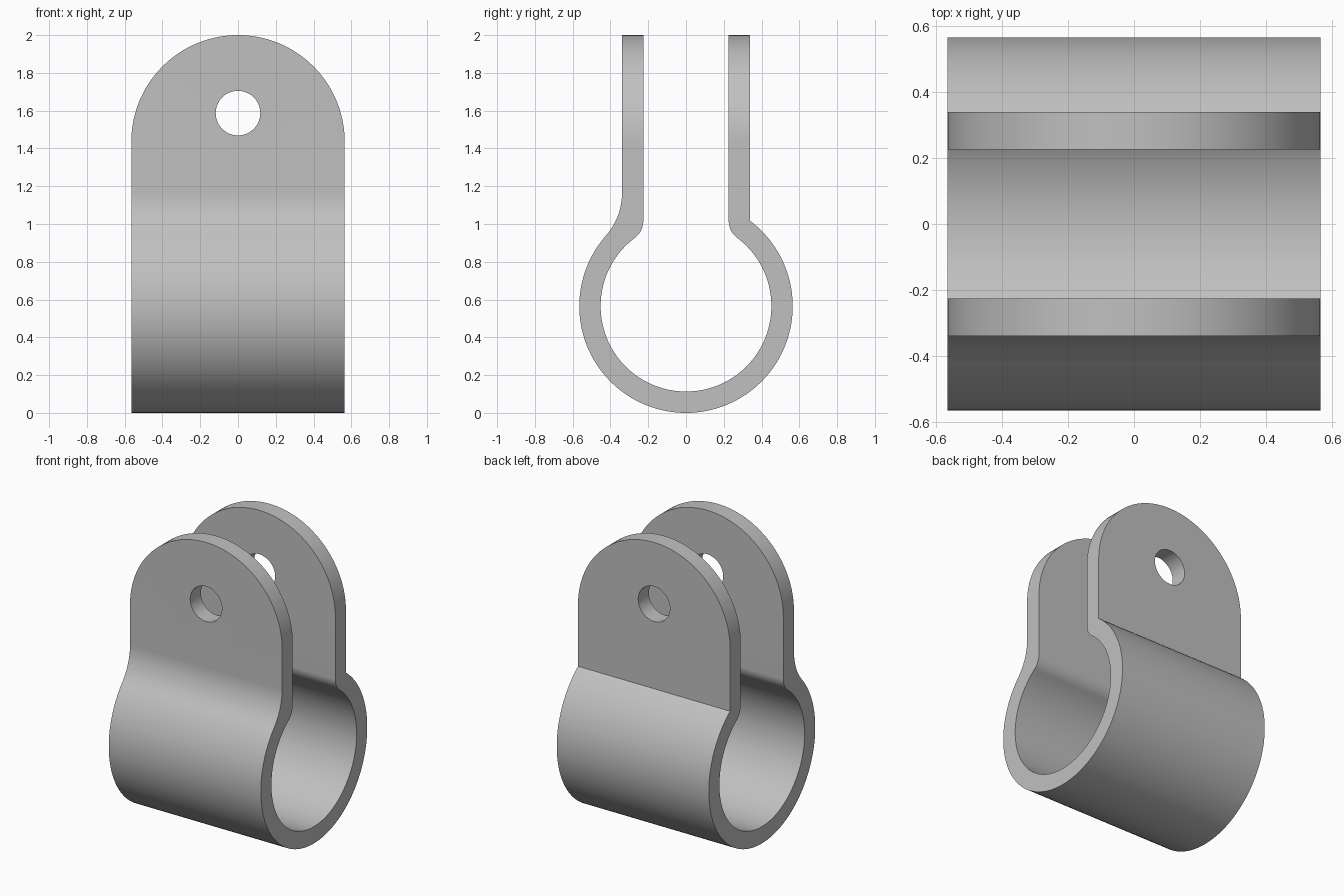
import bpy, bmesh
from math import pi, sin, cos, acos, atan2, sqrt

default = bpy.data.objects.get("Cube")
if default:
    bpy.data.objects.remove(default, do_unlink=True)

U = 0.113            # strap thickness, the module for every radius
R = 5 * U            # outer loop radius, also half the strap width
ARC_Z = 2 - R        # centre of the rounded tab tops
HOLE_Z, HOLE_R = 1.587, 0.118


def arc(cx, cz, r, a0, a1, n):
    return [(cx + r * cos(a0 + (a1 - a0) * i / n),
             cz + r * sin(a0 + (a1 - a0) * i / n)) for i in range(n + 1)]


def prism(name, outline, half, along_x):
    """Extrude an outline symmetrically along x (yz outline) or y (xz outline)."""
    bm = bmesh.new()
    place = (lambda p, d: (d, p[0], p[1])) if along_x else (lambda p, d: (p[0], d, p[1]))
    face = bm.faces.new([bm.verts.new(place(p, -half)) for p in outline])
    new = bmesh.ops.extrude_face_region(bm, geom=[face])["geom"]
    shift = (2 * half, 0, 0) if along_x else (0, 2 * half, 0)
    bmesh.ops.translate(bm, vec=shift, verts=[v for v in new if isinstance(v, bmesh.types.BMVert)])
    bmesh.ops.recalc_face_normals(bm, faces=bm.faces)
    mesh = bpy.data.meshes.new(name)
    bm.to_mesh(mesh)
    bm.free()
    obj = bpy.data.objects.new(name, mesh)
    bpy.context.collection.objects.link(obj)
    return obj


def cut(obj, cutter, operation):
    cutter.hide_render = True
    bpy.context.view_layer.objects.active = obj
    mod = obj.modifiers.new("cut", 'BOOLEAN')
    mod.operation, mod.object, mod.solver = operation, cutter, 'EXACT'
    bpy.ops.object.modifier_apply(modifier=mod.name)
    bpy.data.objects.remove(cutter, do_unlink=True)


# Strap cross-section: outer loop, starting at the sharp back corner
TOP = 2.1
flare = 3 * U                                   # front outside fillet radius
flare_h = sqrt((R + flare) ** 2 - (6 * U) ** 2)
flare_a = atan2(flare_h, 6 * U)
lip = atan2(4, 3)                               # inside fillet angle
outline = [(3 * U, TOP)]
outline += arc(0, R, R, lip, -pi - flare_a + 2 * flare_a - 2 * flare_a + 0, 1)[:1]
outline += arc(0, R, R, lip, -pi - flare_a, 96)[1:]
outline += arc(-6 * U, R + flare_h, flare, -flare_a, 0, 16)[1:]
outline += [(-3 * U, TOP), (-2 * U, TOP)]
# Inside: rounded lip, inner loop, rounded lip
outline += arc(-3 * U, R + 4 * U, U, 0, -lip, 12)
outline += arc(0, R, 4 * U, -pi - lip, lip, 96)[1:-1]
outline += arc(3 * U, R + 4 * U, U, pi + lip, pi, 12)
outline += [(2 * U, TOP)]
strap = prism("strap_clamp", outline, R + 0.1, True)

# Round the tab tops and trim the width
silhouette = [(R, -0.1)] + arc(0, ARC_Z, R, 0, pi, 64) + [(-R, -0.1)]
cut(strap, prism("trim_cutter", silhouette, 1, False), 'INTERSECT')

# Bolt hole through both tabs
cut(strap, prism("hole_cutter", arc(0, HOLE_Z, HOLE_R, 0, 2 * pi, 48)[:-1], 1, False), 'DIFFERENCE')

# Plain grey finish
grey = bpy.data.materials.new("plain_grey")
grey.use_nodes = True
colour = (0.53, 0.53, 0.53, 1)
grey.diffuse_color = colour
grey.node_tree.nodes["Principled BSDF"].inputs["Base Color"].default_value = colour
strap.data.materials.clear()
strap.data.materials.append(grey)

bpy.ops.object.select_all(action='DESELECT')
strap.select_set(True)
bpy.context.view_layer.objects.active = strap
bpy.ops.object.shade_smooth_by_angle(angle=pi / 6)
